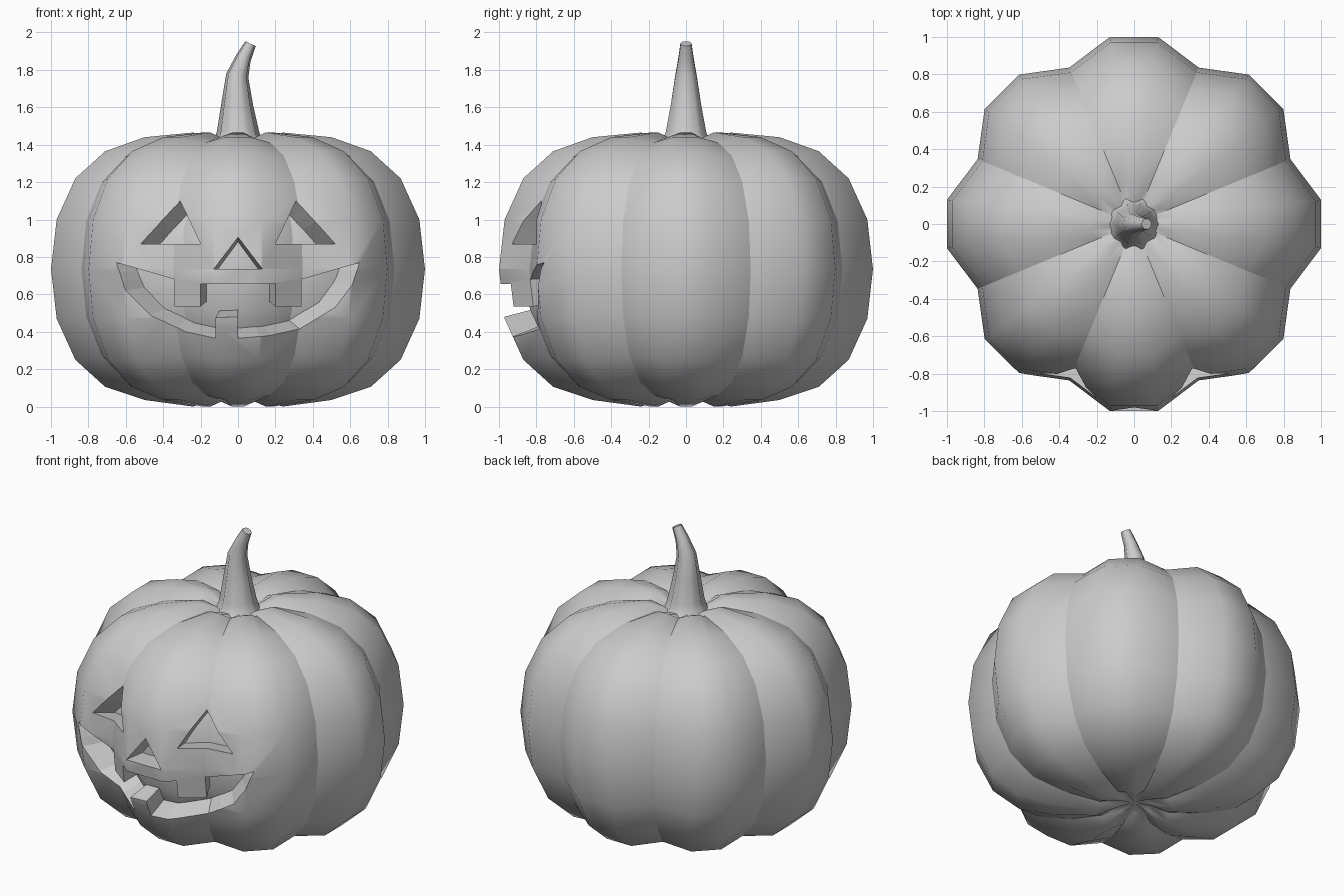
import bpy, bmesh
from math import sin, cos, radians, pi, ceil
from mathutils import Vector
from mathutils.bvhtree import BVHTree

if "Cube" in bpy.data.objects:
    bpy.data.objects.remove(bpy.data.objects["Cube"])

MID = 0.733
# crest profile of a lobe (radius, z), bottom to top
PROFILE = [(0.10, 0.04), (0.24, 0.0), (0.50, 0.035), (0.71, 0.105), (0.87, 0.25),
           (0.97, 0.47), (1.0, 0.735), (0.97, 1.0), (0.87, 1.22), (0.71, 1.365),
           (0.50, 1.44), (0.24, 1.465), (0.11, 1.41)]


def new_object(name, bm):
    mesh = bpy.data.meshes.new(name)
    bm.to_mesh(mesh)
    obj = bpy.data.objects.new(name, mesh)
    bpy.context.collection.objects.link(obj)
    return obj


def skin(bm, rings):
    """Quads between consecutive closed rings of vertices."""
    n = len(rings[0])
    for a, b in zip(rings, rings[1:]):
        for i in range(n):
            j = (i + 1) % n
            bm.faces.new((a[i], a[j], b[j], b[i]))


# lobed body: each of 8 lobes has two crest columns and one valley column
def lobed_body(scale_r=1.0, scale_z=1.0):
    bm = bmesh.new()
    rings = []
    for r, z in PROFILE:
        ring = []
        for lobe in range(8):
            for off, k, kz in ((-7.4, 1.008, 1.0), (7.4, 1.008, 1.0), (22.5, 0.905, 0.96)):
                a = radians(lobe * 45 + off)
                ring.append(bm.verts.new((r * k * cos(a) * scale_r, r * k * sin(a) * scale_r,
                                          MID + (z - MID) * kz * scale_z)))
        rings.append(ring)
    skin(bm, rings)
    for ring, z in ((rings[0], 0.06), (rings[-1], 1.39)):
        c = bm.verts.new((0, 0, MID + (z - MID) * scale_z))
        for i in range(24):
            bm.faces.new((ring[i], ring[(i + 1) % 24], c))
    bmesh.ops.recalc_face_normals(bm, faces=bm.faces)
    for f in bm.faces:
        f.smooth = True
    for a, b in zip(rings, rings[1:]):          # creases along the valleys
        for i in range(2, 24, 3):
            bm.edges.get((a[i], b[i])).smooth = False
    return bm


body_bm = lobed_body()
tree = BVHTree.FromBMesh(body_bm)
body = new_object("pumpkin_body", body_bm)
flesh = new_object("inner_flesh", lobed_body(0.86, 0.82))

# carved outlines in the front view (x, z)
EYE = [(-0.52, 0.87), (-0.2, 0.87), (-0.31, 1.1)]
NOSE = [(-0.13, 0.735), (0.13, 0.735), (0, 0.905)]
MOUTH = [(-0.65, 0.77), (-0.6, 0.62), (-0.47, 0.49), (-0.28, 0.40), (-0.12, 0.365),
         (-0.12, 0.475), (0, 0.48), (0, 0.365), (0.17, 0.38), (0.33, 0.415), (0.52, 0.53),
         (0.61, 0.65), (0.65, 0.77), (0.34, 0.68), (0.34, 0.535), (0.2, 0.535), (0.2, 0.655),
         (-0.2, 0.655), (-0.2, 0.535), (-0.34, 0.535), (-0.34, 0.68)]


# cutter whose walls follow the rounded body inward
def add_cut(bm, outline):
    outer, inner = [], []
    for p, q in zip(outline, outline[1:] + outline[:1]):
        p, q = Vector(p), Vector(q)
        steps = max(1, ceil((q - p).length / 0.06))
        for s in range(steps):
            x, z = p.lerp(q, s / steps)
            hit = tree.ray_cast(Vector((x, -3, z)), Vector((0, 1, 0)))[0]
            n = Vector((1.2 * x, hit.y, z - MID)).normalized()
            outer.append(bm.verts.new(hit + n * 0.3))
            inner.append(bm.verts.new(hit - n * 0.28))
    skin(bm, [outer, inner])
    caps = [bm.faces.new(outer), bm.faces.new(inner[::-1])]
    bmesh.ops.triangulate(bm, faces=caps)


cut_bm = bmesh.new()
for outline in (EYE, [(-x, z) for x, z in reversed(EYE)], NOSE, MOUTH):
    add_cut(cut_bm, outline)
bmesh.ops.recalc_face_normals(cut_bm, faces=cut_bm.faces)
cutter = new_object("face_cutter", cut_bm)
cutter.hide_render = True

mod = body.modifiers.new("carve", 'BOOLEAN')
mod.operation = 'DIFFERENCE'
mod.solver = 'EXACT'
mod.object = cutter
bpy.context.view_layer.objects.active = body
bpy.ops.object.modifier_apply(modifier=mod.name)
bpy.data.objects.remove(cutter)

# ribbed, bent stem: centre x, z, radius, tilt
bm = bmesh.new()
rings = []
for cx, cz, r, tilt in ((0, 1.37, 0.17, 0), (0, 1.42, 0.13, 0), (0, 1.47, 0.113, 0),
                        (-0.005, 1.61, 0.086, 0), (-0.004, 1.77, 0.06, 10),
                        (0.03, 1.865, 0.042, 28), (0.067, 1.94, 0.031, 25)):
    t = radians(tilt)
    ring = []
    for i in range(20):
        a = 2 * pi * i / 20
        rr = r * (1.0 if i % 2 == 0 else 0.86)
        ring.append(bm.verts.new((cx + rr * cos(a) * cos(t), rr * sin(a),
                                  cz - rr * cos(a) * sin(t))))
    rings.append(ring)
skin(bm, rings)
for f in bm.faces:
    f.smooth = True
bm.faces.new(rings[-1])
bm.faces.new(rings[0][::-1])
bmesh.ops.recalc_face_normals(bm, faces=bm.faces)
new_object("stem", bm)
